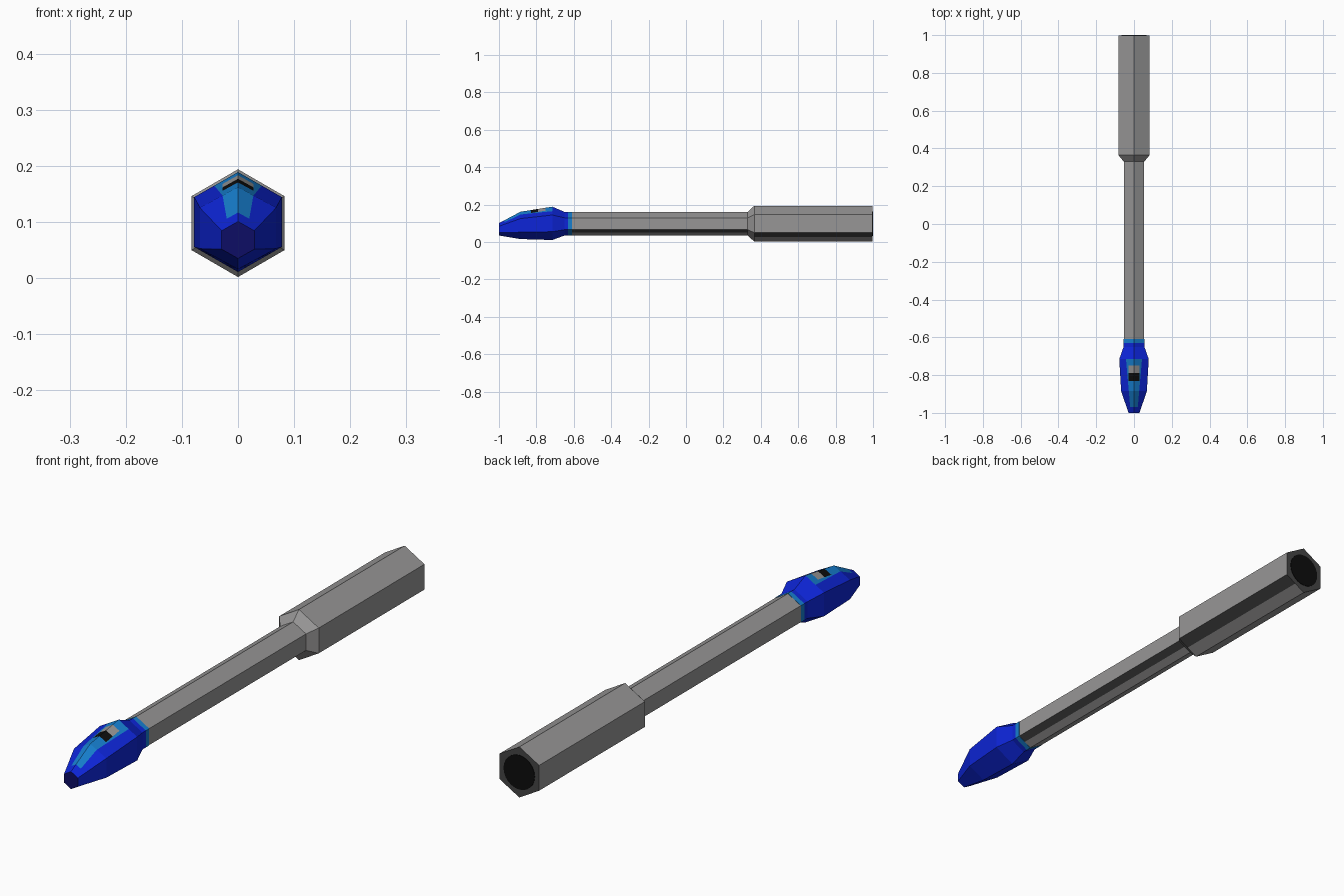
import bpy, bmesh, math
from mathutils import Vector

if "Cube" in bpy.data.objects:
    bpy.data.objects.remove(bpy.data.objects["Cube"])

CZ = 0.098  # height of the shaft axis


def material(name, rgb):
    m = bpy.data.materials.new(name)
    m.diffuse_color = (*rgb, 1)
    m.use_nodes = True
    m.node_tree.nodes["Principled BSDF"].inputs["Base Color"].default_value = m.diffuse_color
    return m


GREY = material("grey", (0.31, 0.305, 0.305))
DARK = material("dark grey", (0.06, 0.06, 0.06))
BLACK = material("black", (0.004, 0.004, 0.004))
BLUE = material("blue", (0.004, 0.018, 0.68))
SKY = material("light blue", (0.008, 0.21, 0.62))
NAVY = material("navy", (0.004, 0.004, 0.13))


def hex_loft(rings, cap_first, cap_last):
    """Six-sided loft along y from (y, half width, centre z, vertical radius)."""
    bm = bmesh.new()
    loops = []
    for y, hw, cz, rz in rings:
        loop = []
        for i in range(6):
            a = math.radians(90 + 60 * i)
            x = hw * math.cos(a) / math.cos(math.radians(30))
            loop.append(bm.verts.new((x, y, cz + rz * math.sin(a))))
        loops.append(loop)
    for a, b in zip(loops, loops[1:]):
        for i in range(6):
            j = (i + 1) % 6
            bm.faces.new((a[i], a[j], b[j], b[i]))
    if cap_first:
        bm.faces.new(loops[0])
    if cap_last:
        bm.faces.new(loops[-1])
    bmesh.ops.recalc_face_normals(bm, faces=bm.faces)
    return bm


def cut(bm, co, no):
    bmesh.ops.bisect_plane(bm, geom=bm.verts[:] + bm.edges[:] + bm.faces[:],
                           plane_co=co, plane_no=no, dist=1e-5)


def finish(bm, name, mats, rule):
    bm.normal_update()
    for f in bm.faces:
        f.material_index = rule(f.calc_center_median(), f.normal)
    me = bpy.data.meshes.new(name)
    bm.to_mesh(me)
    bm.free()
    for m in mats:
        me.materials.append(m)
    ob = bpy.data.objects.new(name, me)
    bpy.context.collection.objects.link(ob)
    return ob


# Shaft and thick rear handle, with a dark strip along the lower right face
body = hex_loft([(-0.61, 0.054, CZ, 0.0625), (0.33, 0.054, CZ, 0.0625),
                 (0.365, 0.083, CZ, 0.096), (0.998, 0.083, CZ, 0.096)], False, True)
a = math.radians(-60)
cut(body, (0, 0, CZ), (-math.sin(a), 0, math.cos(a)))


def body_rule(c, n):
    if n.y > 0.9:
        return 1
    strip = n.x > 0.3 and n.z < -0.3 and math.atan2(c.z - CZ, c.x) > a
    return 1 if strip and abs(n.y) < 0.3 else 0


finish(body, "shaft_and_handle", [GREY, DARK], body_rule)

# Round black opening on the rear end
disc = bmesh.new()
bmesh.ops.create_cone(disc, cap_ends=True, segments=24, radius1=0.065,
                      radius2=0.065, depth=0.004)
for v in disc.verts:
    v.co = Vector((v.co.x, 0.998 + v.co.z, CZ - v.co.y))
bmesh.ops.recalc_face_normals(disc, faces=disc.faces)
finish(disc, "rear_opening", [BLACK], lambda c, n: 0)

# Blue head: collar, flare, bulge and tapered nose
head = hex_loft([(-1.0, 0.029, 0.068, 0.033), (-0.885, 0.068, 0.089, 0.073),
                 (-0.715, 0.078, 0.100, 0.089), (-0.65, 0.055, CZ, 0.0635),
                 (-0.63, 0.055, CZ, 0.0635), (-0.61, 0.055, CZ, 0.0635)], True, True)
for y in (-0.97, -0.83, -0.79, -0.75):
    cut(head, (0, y, 0), (0, 1, 0))
TAPER = 0.088
for s in (-1, 1):
    cut(head, (s * 0.042, -0.72, 0), (s, -TAPER, 0))
    cut(head, (s * 0.028, 0, 0), (1, 0, 0))


def head_rule(c, n):
    if n.y < -0.95:
        return 2                                    # nose tip
    if c.y > -0.63:
        return 1                                    # collar band
    if n.z > 0.2 and -0.97 < c.y < -0.715:
        if abs(c.x) < 0.028 and -0.83 < c.y < -0.75:
            return 4 if c.y < -0.79 else 3          # window
        if abs(c.x) < 0.042 + TAPER * (c.y + 0.72):
            return 1                                # top patch
    return 0


finish(head, "head", [BLUE, SKY, NAVY, GREY, BLACK], head_rule)
